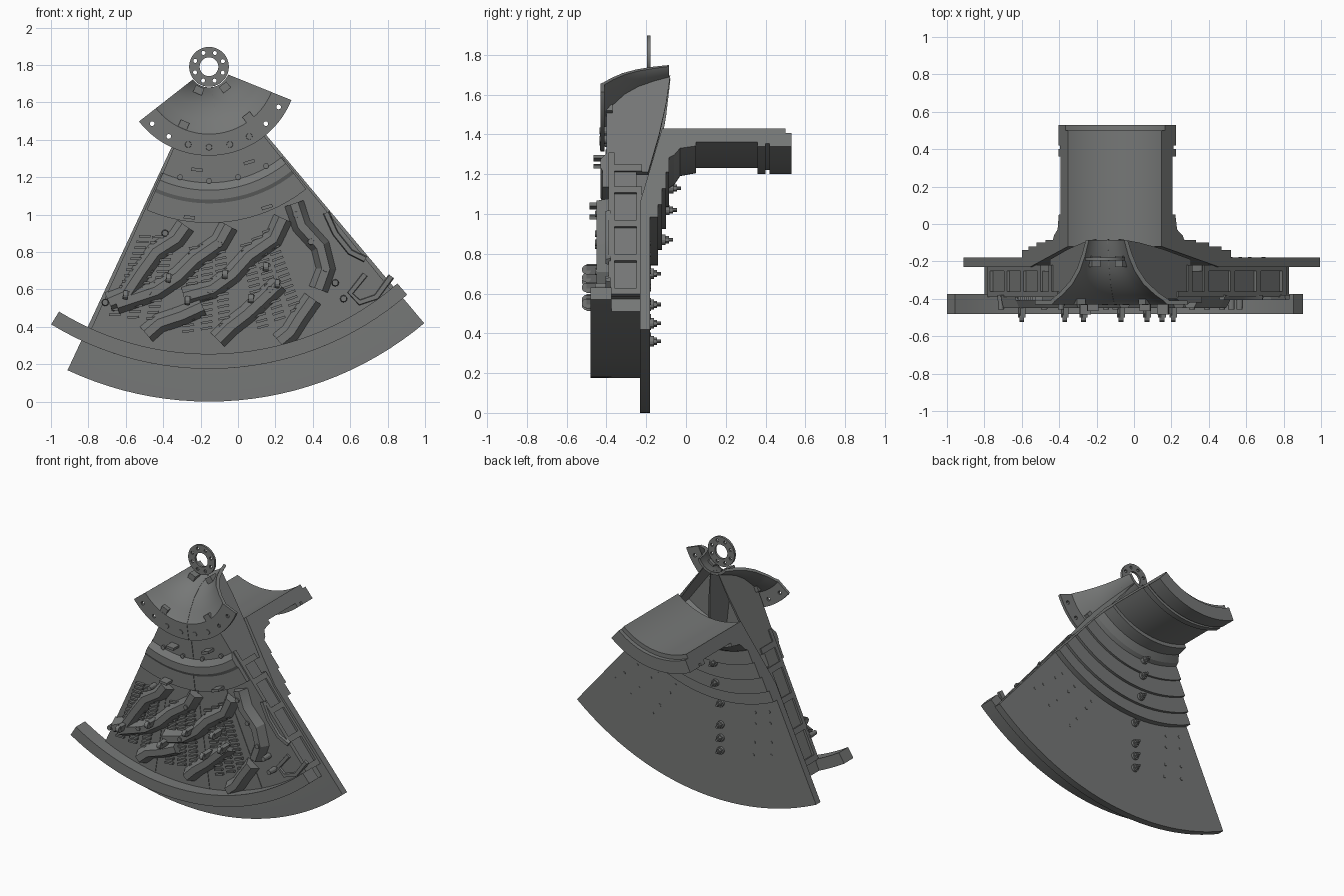
import bpy, bmesh
from math import sin, cos, radians, pi, atan2
from mathutils import Matrix, Vector

if "Cube" in bpy.data.objects:
    bpy.data.objects.remove(bpy.data.objects["Cube"])

CX, CZ = -0.155, 1.79          # axis of the sector, parallel to y
A0, A1 = -25, 40               # angular limits, measured from straight down
made = []


def material(name, rgb):
    m = bpy.data.materials.new(name)
    m.use_nodes = True
    m.diffuse_color = (*rgb, 1)
    m.node_tree.nodes["Principled BSDF"].inputs["Base Color"].default_value = (*rgb, 1)
    return m


STEEL = material("steel grey", (0.18, 0.186, 0.183))


def finish(name, bm):
    bmesh.ops.recalc_face_normals(bm, faces=bm.faces)
    me = bpy.data.meshes.new(name)
    bm.to_mesh(me)
    bm.free()
    me.materials.append(STEEL)
    ob = bpy.data.objects.new(name, me)
    bpy.context.collection.objects.link(ob)
    made.append(ob)
    return ob


def polar(r, a, y):
    a = radians(a)
    return Vector((CX + r * sin(a), y, CZ - r * cos(a)))


def add_sector(bm, profile, a0, a1, step=2.5):
    # sweep a closed (radius, y) profile about the axis
    n = max(1, round((a1 - a0) / step))
    rings = [[bm.verts.new(polar(r, a0 + (a1 - a0) * i / n, y)) for r, y in profile]
             for i in range(n + 1)]
    k = len(profile)
    for p, q in zip(rings, rings[1:]):
        for j in range(k):
            bm.faces.new((p[j], p[(j + 1) % k], q[(j + 1) % k], q[j]))
    if a1 - a0 < 360:
        bm.faces.new(rings[0])
        bm.faces.new(rings[-1])
    else:
        bmesh.ops.remove_doubles(bm, verts=bm.verts, dist=0.0001)


def sector(name, profile, a0, a1):
    bm = bmesh.new()
    add_sector(bm, profile, a0, a1)
    return finish(name, bm)


def block(r0, r1, y0, y1):
    return [(r0, y0), (r1, y0), (r1, y1), (r0, y1)]


def add_stud(bm, x, z, y0, y1, r, sides=10, r2=None):
    m = Matrix.Translation((x, (y0 + y1) / 2, z)) @ Matrix.Rotation(pi / 2, 4, 'X')
    bmesh.ops.create_cone(bm, cap_ends=True, segments=sides, radius1=r,
                          radius2=r2 or r, depth=abs(y1 - y0), matrix=m)


def add_box(bm, x, y, z, size, ang=0):
    m = (Matrix.Translation((x, y, z)) @ Matrix.Rotation(ang, 4, 'Y')
         @ Matrix.Diagonal((*size, 1)))
    bmesh.ops.create_cube(bm, size=1, matrix=m)


def add_bar(bm, pts, w0, w1, y0, y1):
    # tapered bar along an (x, z) path, wide at y0 and narrow at y1
    pts = [Vector(p) for p in pts]
    rings = []
    for i, p in enumerate(pts):
        d = (pts[min(i + 1, len(pts) - 1)] - pts[max(i - 1, 0)]).normalized()
        n = Vector((-d.y, d.x))
        rings.append([bm.verts.new((q.x, y, q.y)) for q, y in
                      ((p + n * w0, y0), (p + n * w1, y1), (p - n * w1, y1), (p - n * w0, y0))])
    for p, q in zip(rings, rings[1:]):
        for j in range(4):
            bm.faces.new((p[j], p[(j + 1) % 4], q[(j + 1) % 4], q[j]))
    bm.faces.new(rings[0])
    bm.faces.new(rings[-1])


def drill(ob, spots, radius, y0, y1):
    bm = bmesh.new()
    for x, z in spots:
        add_stud(bm, x, z, y0, y1, radius)
    cutter = finish("cutter", bm)
    made.remove(cutter)
    cutter.hide_render = True
    mod = ob.modifiers.new("holes", 'BOOLEAN')
    mod.operation, mod.object, mod.solver = 'DIFFERENCE', cutter, 'EXACT'
    bpy.context.view_layer.objects.active = ob
    bpy.ops.object.modifier_apply(modifier="holes")
    bpy.data.objects.remove(cutter)


# Head plate, stepped cone and trunnion as one cut casting
sector("head_and_trunnion", [
    (.47, .5), (.47, -.12), (.95, -.23), (1.79, -.23), (1.79, -.18), (1.05, -.18),
    (1.05, -.14), (.97, -.14), (.97, -.12), (.865, -.12), (.865, -.1), (.755, -.1),
    (.755, -.085), (.66, -.085), (.645, -.06), (.6, -.03), (.585, .05), (.56, .05),
    (.56, .36), (.59, .36), (.59, .4), (.57, .4), (.57, .42), (.59, .42), (.59, .53),
    (.5, .53), (.5, .5)], A0, A1)

# Liners and rim
B0, B1 = A0 + 1.5, A1 - 1.5
sector("inner_liner", [(.36, -.4), (.62, -.4), (.66, -.43), (.71, -.43), (.73, -.42),
                       (.835, -.42), (.835, -.25), (.7, -.25), (.62, -.34), (.36, -.34)], B0, B1)
sector("outer_liner", block(.835, 1.535, -.39, -.22), B0, B1)
sector("outer_wall", block(1.53, 1.615, -.39, -.22), B0, B1 - 1)
sector("rim", block(1.535, 1.615, -.48, -.375), -31.5, 41)

# Radial walls carrying the inner liner
bm = bmesh.new()
for a in (B0 + 1, 7.5, B1 - 1):
    add_sector(bm, [(.3, -.36), (.74, -.36), (.74, -.19), (.5, -.135), (.3, -.1)], a - 1, a + 1)
finish("liner_walls", bm)

# Radial seams between liners, and the joint in the inner liner
cuts = [A0 + 16.25 * i for i in (1, 2, 3)]
bm = bmesh.new()
for a in cuts:
    add_sector(bm, block(.84, 1.535, -.394, -.385), a - .15, a + .15)
add_sector(bm, block(.47, .62, -.404, -.395), 7.2, 7.7)
add_sector(bm, block(.73, .835, -.424, -.415), 7.3, 7.6)
finish("liner_seams", bm)

# Ribs framing the pockets along both radial sides
bm = bmesh.new()
for a in (B0 - .3, B1 + .3):
    for r in (.7, .84, 1.06, 1.28, 1.5):
        add_sector(bm, block(r, r + .04, -.39, -.22), a - .4, a + .4)
    add_sector(bm, block(.62, 1.54, -.39, -.36), a - .4, a + .4)
    add_sector(bm, block(.84, 1.54, -.25, -.22), a - .4, a + .4)
finish("side_ribs", bm)

# Grate bars filling the first three outer liners
bm = bmesh.new()
for k in range(3):
    for row in range(15):
        for col in range(3):
            a = A0 + 16.25 * k + 4.2 + col * 4
            p = polar(.93 + row * .032 + (2 - col) * .02, a, -.395)
            add_box(bm, p.x, p.y, p.z, (.062, .03, .013), radians(-10 - a * .5))
finish("grate_bars", bm)

# Diagonal lifters
lifters = [
    [(-.28, .94), (-.33, .87), (-.44, .8), (-.52, .69), (-.6, .57), (-.69, .53)],
    [(-.05, .94), (-.1, .85), (-.23, .76), (-.32, .67), (-.44, .59), (-.65, .52)],
    [(.24, .98), (.19, .87), (.06, .78), (-.03, .68), (-.14, .6), (-.29, .56)],
    [(-.19, .51), (-.3, .46), (-.42, .42), (-.49, .36)],
    [(.22, .63), (.05, .47), (-.04, .4), (-.11, .33)],
    [(.4, .55), (.33, .45), (.28, .37), (.22, .32)],
    [(.3, 1.06), (.34, .94), (.44, .83), (.47, .71), (.43, .6)],
]
bm = bmesh.new()
for path in lifters:
    add_bar(bm, path, .058, .022, -.38, -.45)
finish("lifters", bm)

# Low relief on the plain right-hand liner
bm = bmesh.new()
add_bar(bm, [(.82, .67), (.74, .56), (.65, .53), (.6, .58), (.68, .68)], .018, .012, -.38, -.405)
add_bar(bm, [(.47, 1.01), (.52, .9), (.6, .8), (.68, .76)], .02, .012, -.38, -.405)
finish("right_liner_relief", bm)

# Washers on the lifters
bm = bmesh.new()
for x, z in ((-.71, .53), (-.39, .9), (-.48, .585), (-.1, .84), (.31, 1), (.39, .855),
             (.47, .71), (.52, .635), (.565, .55), (-.15, .595), (.17, .6)):
    add_stud(bm, x, z, -.38, -.458, .02, 12, .016)
finish("liner_washers", bm)

# Lifting lugs with eyes
bm = bmesh.new()
for x, z in ((-.6, .57), (-.37, .66), (-.27, .54), (-.07, .68), (.07, .55), (.15, .72), (.21, .63)):
    add_box(bm, x, -.46, z, (.028, .08, .05), .3)
    m = Matrix.Translation((x, -.5, z)) @ Matrix.Rotation(pi / 2, 4, 'Y')
    bmesh.ops.create_cone(bm, cap_ends=True, segments=12, radius1=.024, radius2=.024,
                          depth=.026, matrix=m)
for x, z, y, t in ((.06, 1.28, -.41, -.3), (-.22, 1.24, -.41, .1), (-.26, .985, -.43, .1),
                   (.155, 1.04, -.43, -.3)):
    add_box(bm, x, y - .02, z, (.06, .07, .018), t)
for x, z in ((-.31, 1.2), (0, 1.2), (.15, 1.26), (-.155, 1.18)):
    add_stud(bm, x, z, -.39, -.415, .015)
finish("lifting_lugs", bm)

# Flared centre cap with bolted flange
C0, C1 = -52, 68
flare = [(.36, -.43), (.34, -.412), (.29, -.38), (.22, -.32), (.17, -.25), (.135, -.17), (.11, -.085)]
cap = sector("centre_cap", [(.475, -.41), (.475, -.43)] + flare
             + [(r + .02, y + (.012 if y < -.1 else 0)) for r, y in reversed(flare[1:])]
             + [(.37, -.41)], C0, C1)
holes = [polar(.43, a, 0) for a in range(-45, 61, 15)]
drill(cap, [(p.x, p.z) for p in holes], .013, -.5, -.35)

# Webs joining the cap to the back
bm = bmesh.new()
for a in (B0 + 1, 7.5, B1 - 1):
    add_sector(bm, [(r + .01, y + .006) for r, y in flare[1:]] + [(.3, -.1), (.4, -.3)],
               a - 1, a + 1)
finish("cap_webs", bm)

bm = bmesh.new()
for p in holes[2:6]:
    add_stud(bm, p.x, p.z, -.4, -.434, .024, 12, .016)
for x, z, y in ((-.21, 1.665, -.2), (-.07, 1.68, -.2), (-.29, 1.48, -.4), (.055, 1.52, -.4)):
    add_box(bm, x, y, z, (.05, .06, .04), -atan2(x - CX, CZ - z))
finish("cap_bolts_and_lugs", bm)

# Joint line down the cap
bm = bmesh.new()
for (r0, y0), (r1, y1) in zip([(.475, -.43)] + flare, flare):
    add_sector(bm, [(r0, y0 - .003), (r1, y1 - .003), (r1, y1 + .004), (r0, y0 + .004)], 7.3, 7.9)
finish("cap_seam", bm)

# Small drilled ring on the axis
ring = sector("centre_ring", block(.05, .106, -.195, -.178), 0, 360)
spots = [polar(.08, a, 0) for a in range(22, 360, 45)]
drill(ring, [(p.x, p.z) for p in spots], .011, -.25, -.1)

# Bolts and nuts behind the head
bm = bmesh.new()
for r, y in ((.66, -.08), (.77, -.1), (.92, -.12), (1.09, -.18), (1.245, -.18), (1.34, -.18), (1.43, -.18)):
    p = polar(r, 0, y)
    add_stud(bm, p.x, p.z, y - .02, y + .018, .026, 12)
    add_stud(bm, p.x, p.z, y, y + .035, .018, 6)
    add_stud(bm, p.x, p.z, y, y + .055, .009, 8)
finish("back_bolts", bm)

# Bolt heads in the head plate, as thin discs
bm = bmesh.new()
for a in (-19, -13, 20, 28, 34):
    for r in (1.12, 1.2, 1.33, 1.42):
        p = polar(r, a + (r - 1.2) * 12, 0)
        add_stud(bm, p.x, p.z, -.182, -.177, .01)
finish("back_bolt_heads", bm)

# Smooth curved faces while keeping edges crisp
bpy.ops.object.select_all(action='DESELECT')
for ob in made:
    ob.select_set(True)
bpy.context.view_layer.objects.active = made[0]
bpy.ops.object.shade_smooth_by_angle(angle=radians(25))
